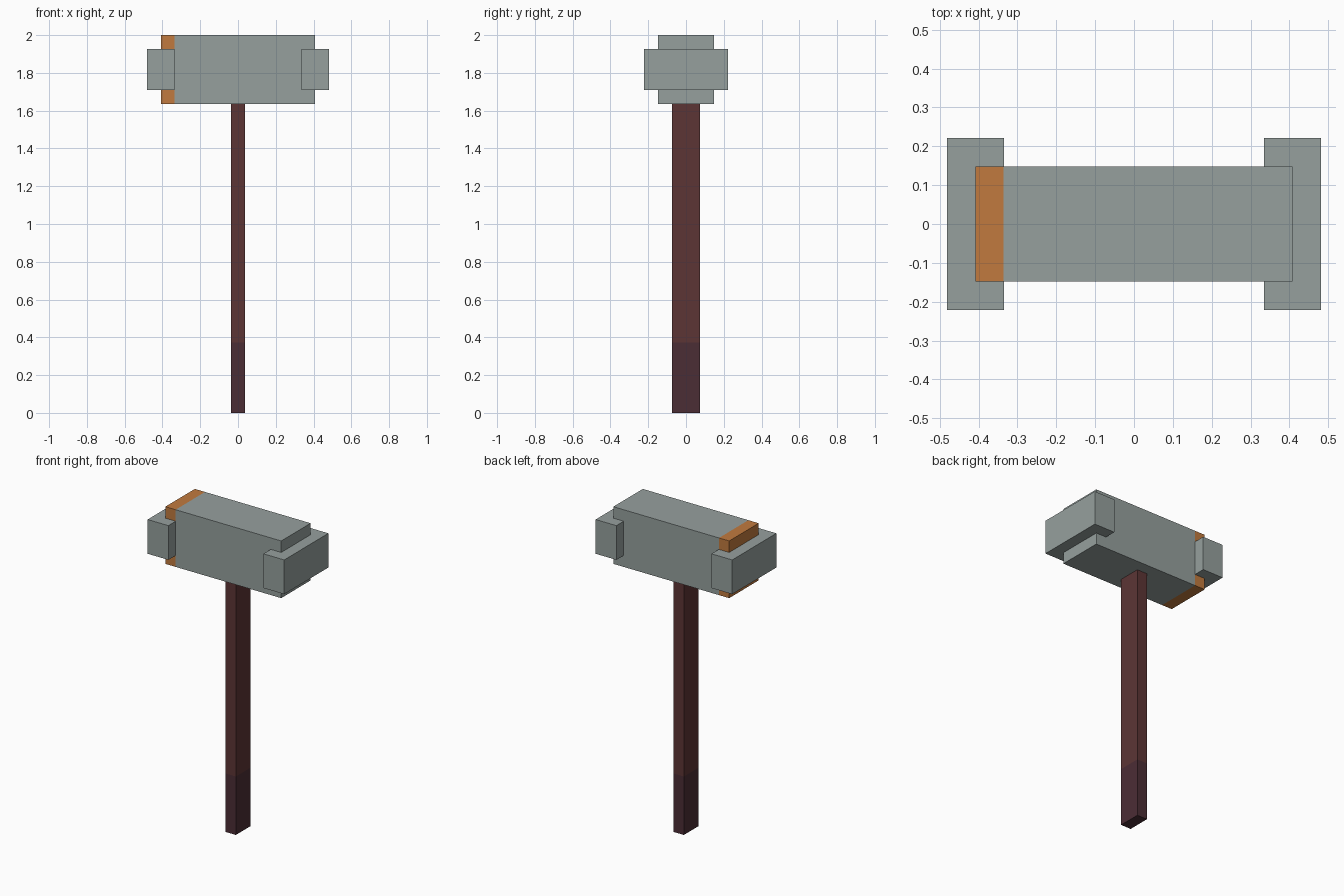
import bpy
import bmesh
from mathutils import Vector

cube = bpy.data.objects.get("Cube")
if cube:
    bpy.data.objects.remove(cube, do_unlink=True)


def srgb(*rgb):
    """8-bit display colour to linear RGBA."""
    lin = [c / 255 / 12.92 if c < 11 else ((c / 255 + 0.055) / 1.055) ** 2.4 for c in rgb]
    return (*lin, 1.0)


def material(name, color):
    mat = bpy.data.materials.new(name)
    mat.use_nodes = True
    mat.diffuse_color = color
    mat.node_tree.nodes["Principled BSDF"].inputs["Base Color"].default_value = color
    return mat


steel = material("steel grey", srgb(150, 160, 158))
copper = material("copper orange", srgb(193, 122, 62))
wood = material("dark red wood", srgb(92, 53, 53))
grip = material("dark plum grip", srgb(75, 45, 53))


def box(name, center, size, mats, axis=None, cut=0.0):
    """Box, optionally split across an axis: second material below the cut."""
    bm = bmesh.new()
    bmesh.ops.create_cube(bm, size=1)
    bmesh.ops.scale(bm, vec=Vector(size), verts=bm.verts)
    bmesh.ops.translate(bm, vec=Vector(center), verts=bm.verts)
    if axis is not None:
        normal = Vector((0, 0, 0))
        normal[axis] = 1
        bmesh.ops.bisect_plane(bm, geom=bm.verts[:] + bm.edges[:] + bm.faces[:],
                               plane_co=normal * cut, plane_no=normal)
        for face in bm.faces:
            face.material_index = int(face.calc_center_median()[axis] < cut)
    mesh = bpy.data.meshes.new(name)
    bm.to_mesh(mesh)
    bm.free()
    for mat in mats:
        mesh.materials.append(mat)
    obj = bpy.data.objects.new(name, mesh)
    bpy.context.collection.objects.link(obj)
    return obj


# Handle with a darker grip at the bottom
box("handle", (0, 0, 0.818), (0.072, 0.146, 1.636), [wood, grip], axis=2, cut=0.372)

# Hammer head with a copper band at its right end
box("head", (0, 0, 1.818), (0.816, 0.296, 0.364), [steel, copper], axis=0, cut=-0.336)

# Striking blocks at both ends
for side, label in ((-1, "right"), (1, "left")):
    box(label + "_striking_block", (side * 0.408, 0, 1.818), (0.146, 0.444, 0.218), [steel])
